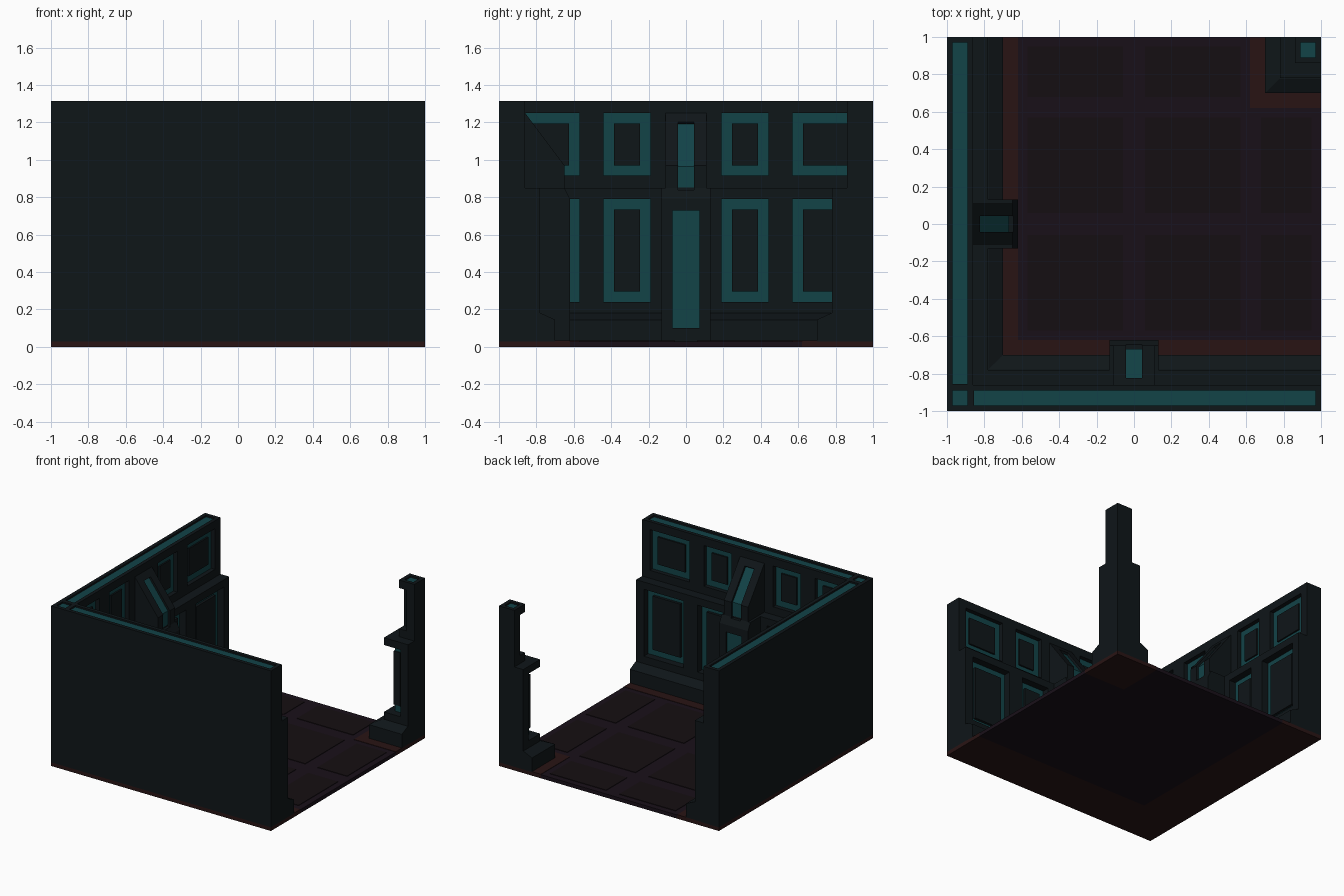
import bpy, bmesh

if "Cube" in bpy.data.objects:
    bpy.data.objects.remove(bpy.data.objects["Cube"])


def material(name, rgb):
    m = bpy.data.materials.new(name)
    m.diffuse_color = (*rgb, 1)
    m.use_nodes = True
    m.node_tree.nodes["Principled BSDF"].inputs["Base Color"].default_value = m.diffuse_color
    return m


DARK = material("dark_slate", (0.0048, 0.0078, 0.0095))
TEAL = material("teal", (0.006, 0.056, 0.064))
RUST = material("rust", (0.022, 0.007, 0.007))
PLUM = material("plum", (0.0095, 0.005, 0.0095))
TILE = material("tile", (0.0075, 0.0045, 0.006))


def prism(bm, profile, u0, u1, swap=False):
    """Extrude a (depth, z) profile along a wall; depth grows inward from the outer face."""
    def pt(u, d, z):
        return (d - 1, u, z) if swap else (u, d - 1, z)
    a = [bm.verts.new(pt(u0, d, z)) for d, z in profile]
    b = [bm.verts.new(pt(u1, d, z)) for d, z in profile]
    faces = [bm.faces.new(a), bm.faces.new(b)]
    n = len(a)
    for i in range(n):
        faces.append(bm.faces.new((a[i], a[(i + 1) % n], b[(i + 1) % n], b[i])))
    bmesh.ops.recalc_face_normals(bm, faces=faces)


def rect(d0, d1, z0, z1):
    return [(d0, z0), (d1, z0), (d1, z1), (d0, z1)]


def box(bm, x0, x1, y0, y1, z0, z1):
    prism(bm, rect(y0 + 1, y1 + 1, z0, z1), x0, x1)


def finish(bm, name, mat):
    me = bpy.data.meshes.new(name)
    bm.to_mesh(me)
    bm.free()
    ob = bpy.data.objects.new(name, me)
    bpy.context.collection.objects.link(ob)
    if mat:
        me.materials.append(mat)
    return ob


def cut(ob, cutter):
    cutter.hide_render = True
    cutter.hide_viewport = True
    cutter.display_type = 'WIRE'
    mod = ob.modifiers.new("recesses", 'BOOLEAN')
    mod.object = cutter
    mod.operation = 'DIFFERENCE'
    mod.solver = 'EXACT'


TOP = 1.315
BORDER = 0.055
# panel rows: face depth, recess, z bottom, z top
ROWS = [(0.14, 0.037, 0.915, 1.25), (0.22, 0.06, 0.24, 0.79)]
SPANS = [(-0.93, -0.57), (-0.44, -0.19), (0.19, 0.44), (0.57, 0.93)]
WALL = [(0, 0.03), (0.30, 0.03), (0.30, 0.145), (0.225, 0.18), (0.22, 0.18),
        (0.22, 0.85), (0.14, 0.85), (0.14, TOP), (0, TOP)]


def build_wall(name, swap):
    # stepped wall body, cutters, teal inlays and raised panel centres
    body, tool, teal, centre = (bmesh.new() for _ in range(4))
    prism(body, WALL, -0.86 if swap else -1, 1, swap)
    for face, depth, z0, z1 in ROWS:
        floor = face - depth
        for u0, u1 in SPANS:
            lo = max(u0, face - 1)
            inner = max(u0 + BORDER, face - 1)
            prism(tool, rect(floor, face + 0.03, z0, z1), lo, u1, swap)
            prism(teal, rect(floor - 0.01, floor + 0.002, z0, z1), lo, u1, swap)
            prism(centre, rect(floor - 0.005, floor + depth * 0.4, z0 + BORDER, z1 - BORDER),
                  inner, u1 - BORDER, swap)
    # top strip, plus the square where the walls meet
    strips = [(-0.855, 0.97)] + ([] if swap else [(-0.97, -0.89)])
    for u0, u1 in strips:
        prism(tool, rect(0.03, 0.11, TOP - 0.015, TOP + 0.05), u0, u1, swap)
        prism(teal, rect(0.03, 0.11, TOP - 0.025, TOP - 0.013), u0, u1, swap)
    wall = finish(body, name, DARK)
    cut(wall, finish(tool, name + "_cutter", None))
    finish(teal, name + "_inlay", TEAL)
    finish(centre, name + "_panels", DARK)


def build_buttress(name, swap):
    # pedestal and sloping brace, each with a sunken teal strip
    low, up, tool, teal = (bmesh.new() for _ in range(4))
    prism(low, [(0.14, 0.03), (0.38, 0.03), (0.38, 0.79), (0.35, 0.85), (0.14, 0.85)],
          -0.13, 0.13, swap)
    prism(up, [(0.10, 0.85), (0.35, 0.85), (0.35, 0.97), (0.14, 1.25), (0.10, 1.25)],
          -0.11, 0.11, swap)
    prism(tool, rect(0.36, 0.45, 0.10, 0.73), -0.072, 0.072, swap)
    prism(tool, [(0.33, 0.84), (0.33, 0.963), (0.16, 1.19), (0.20, 1.22), (0.42, 1.05),
                 (0.42, 0.84)], -0.043, 0.043, swap)
    prism(teal, rect(0.35, 0.362, 0.10, 0.73), -0.072, 0.072, swap)
    prism(teal, [(0.332, 0.852), (0.332, 0.9645), (0.162, 1.191), (0.15, 1.183),
                 (0.31, 0.96), (0.31, 0.852)], -0.043, 0.043, swap)
    cutter = finish(tool, name + "_cutter", None)
    cut(finish(low, name + "_pedestal", DARK), cutter)
    cut(finish(up, name + "_brace", DARK), cutter)
    finish(teal, name + "_inlay", TEAL)


for side, swap in (("front", False), ("left", True)):
    build_wall(side + "_wall", swap)
    build_buttress(side + "_buttress", swap)

# corner pillar: the wall profile wrapped around a corner
pillar, inlay = bmesh.new(), bmesh.new()


def block(bm, lo, z0, z1, hi=1):
    box(bm, lo, hi, lo, hi, z0, z1)


block(pillar, 0.70, 0.03, 0.145)
hull = [pillar.verts.new(p) for lo, z in ((0.70, 0.145), (0.775, 0.18))
        for p in ((lo, lo, z), (1, lo, z), (1, 1, z), (lo, 1, z))]
for i in range(4):
    j = (i + 1) % 4
    pillar.faces.new((hull[i], hull[j], hull[j + 4], hull[i + 4]))
pillar.faces.new(hull[4:])
for (face, depth, z0, z1), bottom, top in zip(ROWS, (0.85, 0.18), (TOP - 0.015, 0.85)):
    lo = 1 - face
    core = lo + depth
    block(pillar, lo, bottom, z0)
    block(pillar, lo, z1, top)
    block(inlay, core, z0, z1, 0.94)
    box(pillar, 0.93, 1, lo, 1, z0, z1)
    box(pillar, lo, 0.93, 0.93, 1, z0, z1)
    block(pillar, core - 0.008, z0 + BORDER, z1 - BORDER, 0.93 - BORDER * 0.7)
# rim and inlay on top of the pillar
for a, b, c, d in ((0.86, 1, 0.86, 0.89), (0.86, 1, 0.97, 1),
                   (0.86, 0.89, 0.89, 0.97), (0.97, 1, 0.89, 0.97)):
    box(pillar, a, b, c, d, TOP - 0.015, TOP)
box(inlay, 0.89, 0.97, 0.89, 0.97, TOP - 0.025, TOP - 0.013)
finish(pillar, "corner_pillar", DARK)
finish(inlay, "corner_pillar_inlay", TEAL)

# floor border under the walls and pillar
border = bmesh.new()
box(border, -1, 1, -1, -0.62, 0, 0.033)
box(border, -1, -0.62, -0.62, 1, 0, 0.033)
block(border, 0.62, 0, 0.033)
finish(border, "floor_border", RUST)

# main floor and its square tiles
floor = bmesh.new()
box(floor, -0.62, 0.62, -0.62, 1, 0, 0.03)
box(floor, 0.62, 1, -0.62, 0.62, 0, 0.03)
finish(floor, "floor", PLUM)
tiles = bmesh.new()
cells = [(-0.57, -0.06), (0.06, 0.57), (0.68, 0.95)]
for i, (x0, x1) in enumerate(cells):
    for j, (y0, y1) in enumerate(cells):
        if i + j < 4:
            box(tiles, x0, x1, y0, y1, 0.025, 0.034)
finish(tiles, "floor_tiles", TILE)
